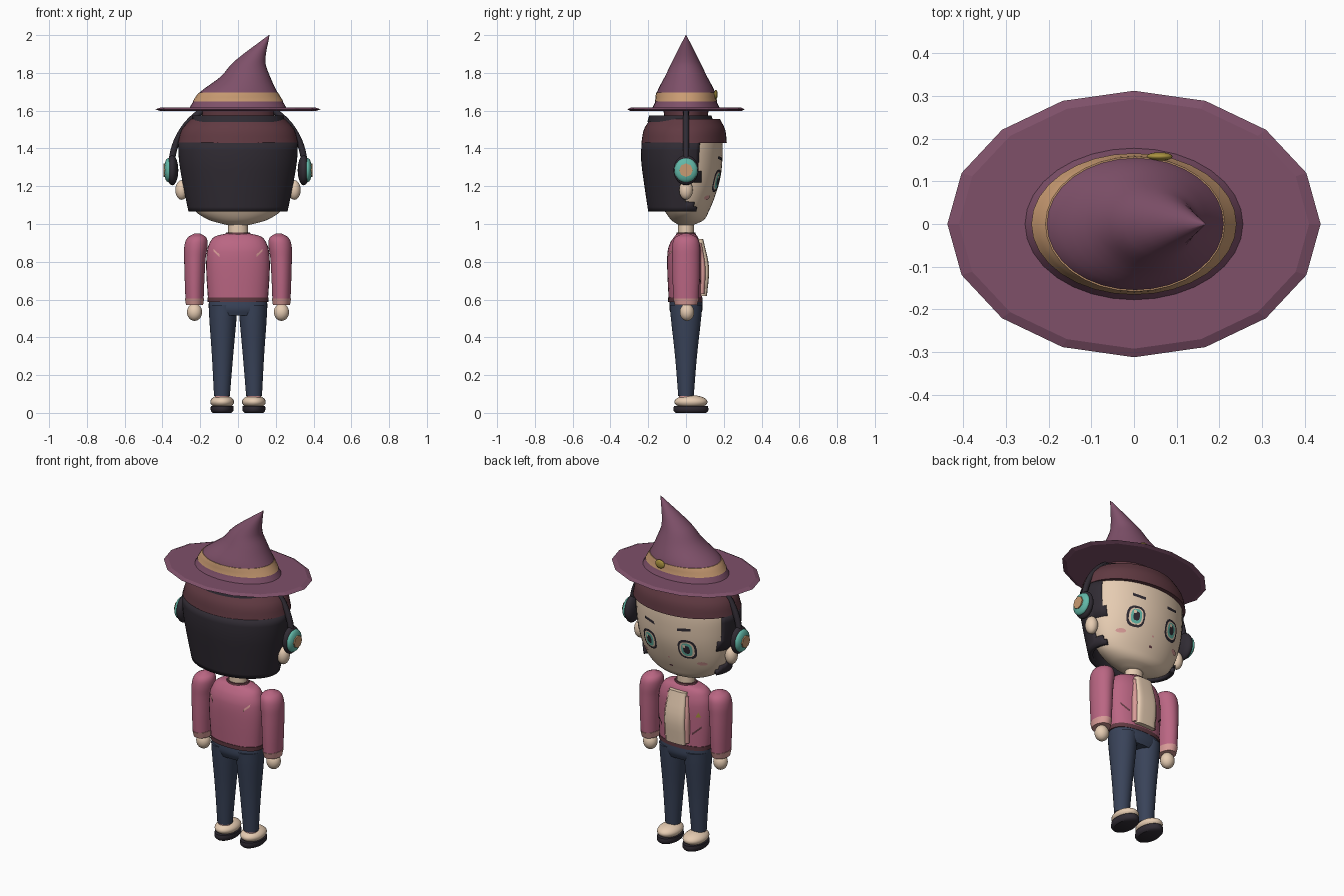
import bpy, bmesh, math

cube = bpy.data.objects.get("Cube")
if cube:
    bpy.data.objects.remove(cube, do_unlink=True)


def material(name, hexcode):
    rgb = [int(hexcode[i:i + 2], 16) / 255 for i in (0, 2, 4)]
    col = [c / 12.92 if c < 0.04045 else ((c + 0.055) / 1.055) ** 2.4 for c in rgb] + [1]
    m = bpy.data.materials.new(name)
    m.use_nodes = True
    m.diffuse_color = col
    m.node_tree.nodes["Principled BSDF"].inputs["Base Color"].default_value = col
    return m


PLUM = material("plum felt", "7E5069")
MAROON = material("dark maroon", "613A42")
BLACK = material("soft black", "302B33")
SKIN = material("warm skin", "E6CCB2")
ROSE = material("rose cloth", "BA6683")
PALE = material("pale pink", "D99C98")
NAVY = material("navy denim", "394359")
TAN = material("tan ribbon", "C99B72")
TEAL = material("teal", "62B8A8")
GOLD = material("old gold", "A8913F")


def finish(name, bm, mat, smooth=True, angle=45, recalc=True):
    if recalc:
        bmesh.ops.recalc_face_normals(bm, faces=bm.faces)
    me = bpy.data.meshes.new(name)
    bm.to_mesh(me)
    bm.free()
    me.materials.append(mat)
    ob = bpy.data.objects.new(name, me)
    bpy.context.collection.objects.link(ob)
    if smooth:
        bpy.ops.object.select_all(action="DESELECT")
        ob.select_set(True)
        bpy.context.view_layer.objects.active = ob
        bpy.ops.object.shade_smooth_by_angle(angle=math.radians(angle))
    return ob


def at(table, z):
    """Smoothly interpolated section (cx, cy, rx, ry) of a profile at height z."""
    i = 0
    while i < len(table) - 2 and z > table[i + 1][0]:
        i += 1
    a, b = table[i], table[i + 1]
    p, q = table[max(i - 1, 0)], table[min(i + 2, len(table) - 1)]
    h = b[0] - a[0]
    t = min(max((z - a[0]) / h, 0), 1)
    out = []
    for k in range(1, 5):
        ma = (b[k] - p[k]) / (b[0] - p[0]) * h
        mb = (q[k] - a[k]) / (q[0] - a[0]) * h
        d = b[k] - a[k]
        out.append(a[k] + t * (ma + t * (3 * d - 2 * ma - mb + t * (ma + mb - 2 * d))))
    return out


def loft(name, table, mat, n=32, p=2, steps=4, zs=None, grow=0, side=1, keep=None, smooth=True):
    """Stack of superellipse sections; keep(centre) chooses which wall faces stay."""
    if zs is None:
        zs = [a[0] + (b[0] - a[0]) * j / steps for a, b in zip(table, table[1:]) for j in range(steps)]
        zs.append(table[-1][0])
    bm = bmesh.new()
    rings = []
    for z in zs:
        cx, cy, rx, ry = at(table, z)
        ring = []
        for k in range(n):
            c, s = math.cos(math.tau * k / n), math.sin(math.tau * k / n)
            ux = math.copysign(abs(c) ** (2 / p), c)
            uy = math.copysign(abs(s) ** (2 / p), s)
            ring.append(bm.verts.new((side * cx + (rx + grow) * ux, cy + (ry + grow) * uy, z)))
        rings.append(ring)
    for lo, hi in zip(rings, rings[1:]):
        for k in range(n):
            bm.faces.new((lo[k], lo[(k + 1) % n], hi[(k + 1) % n], hi[k]))
    if keep:
        gone = [f for f in bm.faces if not keep(f.calc_center_median())]
        bmesh.ops.delete(bm, geom=gone, context="FACES")
    else:
        bm.faces.new(rings[0][::-1])
        bm.faces.new(rings[-1])
    return finish(name, bm, mat, smooth)


def ball(name, loc, size, mat):
    bm = bmesh.new()
    bmesh.ops.create_uvsphere(bm, u_segments=24, v_segments=14, radius=1)
    for v in bm.verts:
        v.co = [l + c * s for l, c, s in zip(loc, v.co, size)]
    return finish(name, bm, mat)


def plate(name, table, outline, mat, facing=1, lift=0.004):
    """Thin painted patch that follows the front or back of a lofted body."""
    def point(x, z):
        cx, cy, rx, ry = at(table, z)
        return x, cy + facing * (ry * math.sqrt(max(0, 1 - (x / rx) ** 2)) + lift), z
    bm = bmesh.new()
    n = len(outline)
    mid = bm.verts.new(point(sum(o[0] for o in outline) / n, sum(o[1] for o in outline) / n))
    vs = [bm.verts.new(point(*o)) for o in outline]
    for k in range(n):
        f = bm.faces.new((mid, vs[k], vs[(k + 1) % n]))
        f.normal_update()
        if f.normal.y * facing < 0:
            f.normal_flip()
    return finish(name, bm, mat, recalc=False)


def oval(x, z, rx, rz, n=16, p=2.6):
    pts = []
    for k in range(n):
        c, s = math.cos(math.tau * k / n), math.sin(math.tau * k / n)
        pts.append((x + rx * math.copysign(abs(c) ** (2 / p), c), z + rz * math.copysign(abs(s) ** (2 / p), s)))
    return pts


def stroke(x0, z0, x1, z1, w):
    return [(x0, z0), (x1, z1), (x1, z1 + w), (x0, z0 + w)]


# Hat: faceted brim, bent crown, ribbon and pin
brim = [(1.598, 0, 0, .41, .292), (1.607, 0, 0, .437, .312), (1.617, 0, 0, .41, .292)]
crown = [(1.612, 0, 0, .258, .18), (1.65, 0, 0, .236, .162), (1.70, .004, 0, .203, .153),
         (1.78, .039, 0, .131, .112), (1.86, .062, 0, .083, .073), (2.0, .165, 0, .002, .002)]
loft("hat_brim", brim, PLUM, n=16, steps=1, smooth=False)
loft("hat_crown", crown, PLUM)
loft("hat_ribbon", crown, TAN, zs=[1.648, 1.66, 1.672, 1.684, 1.695], grow=.003)
ball("hat_pin", (.06, .158, 1.685), (.03, .01, .025), GOLD)
loft("hat_lining", [(1.57, 0, 0, .19, .115), (1.605, 0, 0, .19, .12)], MAROON, steps=1)
loft("crown_pad", [(1.54, 0, -.03, .245, .175), (1.575, 0, -.03, .24, .165)], BLACK, steps=1)
loft("head_wrap", [(1.43, 0, -.01, .318, .226), (1.50, 0, -.008, .298, .215),
                   (1.555, 0, -.005, .25, .185)], MAROON, n=48)

# Head and hair shell cut open around the face
head = [(.995, 0, 0, .06, .04), (1.02, 0, .008, .15, .085), (1.065, 0, .005, .222, .115),
        (1.15, 0, 0, .268, .155), (1.25, 0, -.005, .29, .188), (1.35, 0, -.005, .30, .198),
        (1.43, 0, -.005, .30, .198), (1.50, 0, -.005, .28, .19)]
hair = [(1.065, 0, -.02, .262, .18), (1.20, 0, -.02, .29, .20), (1.34, 0, -.023, .313, .215),
        (1.432, 0, -.018, .317, .217)]
loft("head", head, SKIN, n=48)


def hair_face(c):
    limit = .05 if c.z < 1.115 else -.01 if c.z < 1.22 else .075
    return c.y < limit


shell = loft("hair", hair, BLACK, n=72, zs=[1.065, 1.09, 1.115, 1.15, 1.185, 1.22, 1.28, 1.34, 1.39, 1.432],
             keep=hair_face)
thick = shell.modifiers.new("thickness", "SOLIDIFY")
thick.thickness = .025
thick.offset = -1

# Face details
for s, tag in ((-1, "right"), (1, "left")):
    for i, (part, rx, rz, mat) in enumerate((("rim", .052, .06, BLACK), ("white", .041, .047, SKIN),
                                             ("iris", .031, .041, TEAL), ("pupil", .018, .025, BLACK))):
        plate(f"{tag}_eye_{part}", head, oval(s * .122, 1.228, rx, rz), mat, lift=.004 + i * .0015)
    plate(f"{tag}_eye_glint", head, oval(s * .122 + .012, 1.25, .008, .01), SKIN, lift=.01)
    plate(f"{tag}_brow", head, stroke(s * .075, 1.335, s * .15, 1.345, .016), BLACK)
    plate(f"{tag}_blush", head, oval(s * .185, 1.14, .025, .012, p=2), PALE)
    ball(f"{tag}_ear", (s * .298, 0, 1.18), (.034, .036, .052), SKIN)
plate("nose", head, oval(0, 1.15, .007, .005, 8), PALE)
plate("mouth", head, oval(0, 1.095, .012, .006, 8), MAROON)

# Headphones
for s, tag in ((-1, "right"), (1, "left")):
    ball(f"{tag}_ear_cushion", (s * .348, 0, 1.285), (.032, .066, .08), BLACK)
    ball(f"{tag}_ear_cup", (s * .368, 0, 1.285), (.024, .062, .064), TEAL)
    bm = bmesh.new()
    bmesh.ops.create_cone(bm, cap_ends=True, segments=8, radius1=.036, radius2=.036, depth=.014)
    for v in bm.verts:
        v.co = (s * .388 + v.co.z, v.co.x, 1.285 + v.co.y)
    finish(f"{tag}_ear_cup_disc", bm, TAN, smooth=False)
arc = bpy.data.curves.new("headphone_band", "CURVE")
arc.dimensions = "3D"
arc.bevel_depth = .017
arc.bevel_resolution = 2
spline = arc.splines.new("POLY")
spline.points.add(32)
for k, pt in enumerate(spline.points):
    a = math.radians(8 + 164 * k / 32)
    pt.co = (.352 * math.cos(a), 0, 1.3 + .355 * math.sin(a), 1)
arc.materials.append(BLACK)
bpy.context.collection.objects.link(bpy.data.objects.new("headphone_band", arc))

# Neck, jacket and shirt panel
torso = [(.59, 0, -.003, .158, .088), (.75, 0, -.006, .168, .093), (.85, 0, -.006, .165, .092),
         (.90, 0, -.004, .15, .08), (.935, 0, 0, .12, .06), (.95, 0, 0, .06, .045)]
loft("neck", [(.92, 0, 0, .052, .043), (1.02, 0, 0, .052, .043)], SKIN, steps=1)
loft("jacket", torso, ROSE, p=2.3)
loft("jacket_hem", torso, MAROON, p=2.3, zs=[.588, .60, .612], grow=.003)
loft("collar", [(.93, 0, 0, .08, .056), (.955, 0, 0, .062, .05)], MAROON, steps=1)
loft("lapels", [(.63, 0, .075, .078, .026), (.77, 0, .08, .08, .026), (.90, 0, .06, .068, .026)], PALE, p=4)
loft("shirt_panel", [(.62, 0, .085, .062, .026), (.77, 0, .094, .064, .028), (.92, 0, .065, .055, .026)],
     SKIN, p=4)
plate("chest_badge", torso, [(-.14, .79), (-.115, .79), (-.127, .82)], GOLD, lift=.012)
for s, tag in ((-1, "right"), (1, "left")):
    plate(f"{tag}_pocket", torso, stroke(s * .10, .685, s * .142, .725, .012), MAROON, lift=.012)
    plate(f"{tag}_back_mark", torso, stroke(s * .098, .825, s * .13, .855, .014), PALE, facing=-1, lift=.012)

# Arms, legs and shoes
arm = [(.60, .23, 0, .048, .066), (.70, .23, 0, .052, .071), (.82, .228, 0, .057, .073),
       (.89, .222, 0, .061, .072), (.93, .217, 0, .048, .056), (.951, .215, 0, .012, .014)]
leg = [(.09, .085, 0, .042, .041), (.30, .082, 0, .056, .058), (.50, .08, 0, .072, .08), (.57, .08, 0, .075, .086)]
for s, tag in ((-1, "right"), (1, "left")):
    loft(f"{tag}_sleeve", arm, ROSE, side=s)
    loft(f"{tag}_cuff", [(.57, .23, 0, .045, .058), (.606, .23, 0, .051, .069)], PALE, side=s, steps=1)
    ball(f"{tag}_hand", (s * .23, .005, .533), (.04, .038, .046), SKIN)
    loft(f"{tag}_trouser_leg", leg, NAVY, side=s)
    loft(f"{tag}_ankle", [(.06, .085, 0, .037, .036), (.10, .085, 0, .037, .036)], PALE, side=s, steps=1)
    ball(f"{tag}_shoe", (s * .084, .026, .058), (.063, .088, .036), SKIN)
    loft(f"{tag}_sole", [(0, .084, .026, .05, .08), (.012, .084, .026, .06, .092),
                         (.036, .084, .026, .06, .09)], BLACK, side=s, steps=2)
loft("hips", [(.515, 0, 0, .135, .075), (.55, 0, 0, .154, .088), (.595, 0, 0, .154, .086)], NAVY, p=2.3)
